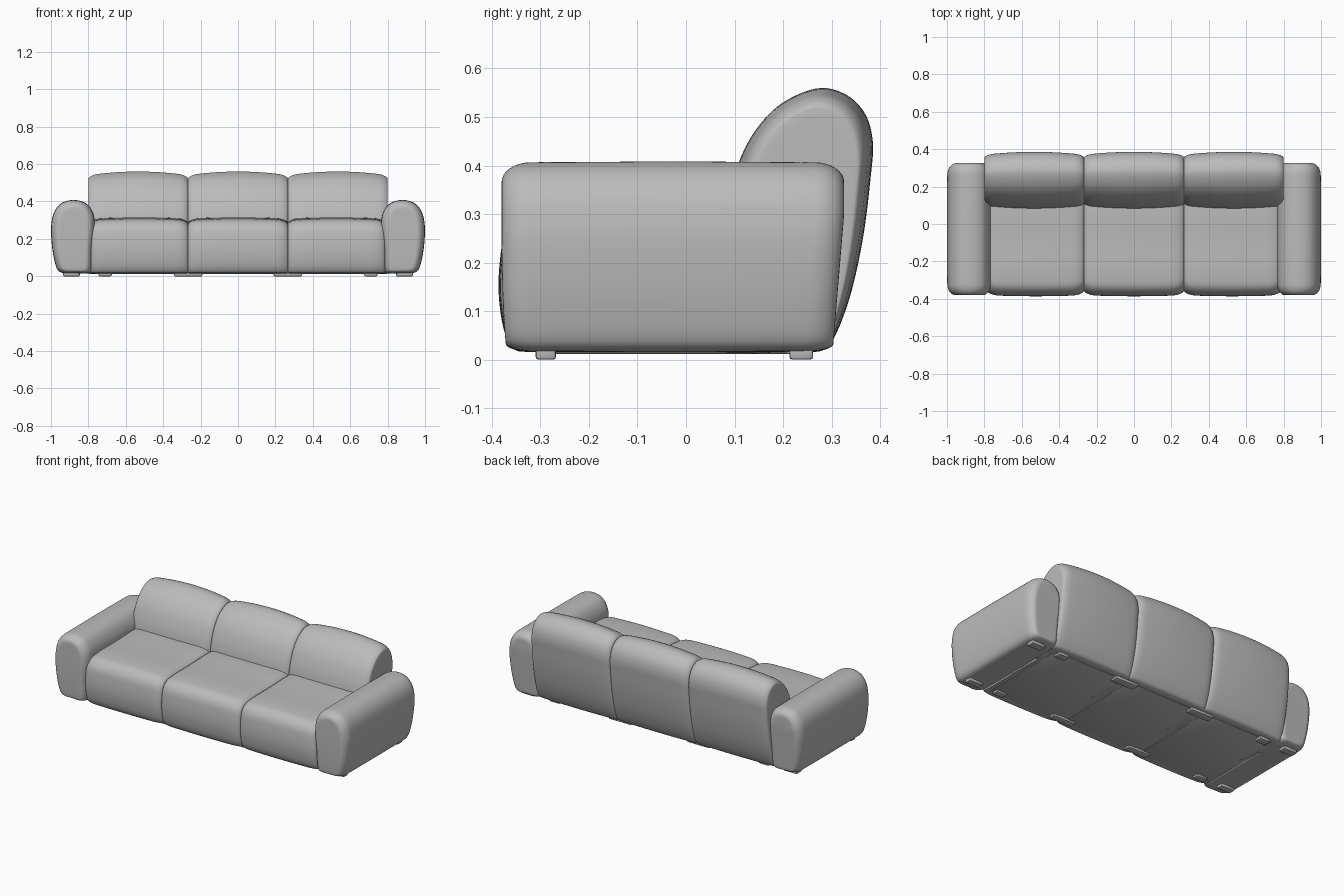
import bpy, bmesh, math
from mathutils import Vector

if "Cube" in bpy.data.objects:
    bpy.data.objects.remove(bpy.data.objects["Cube"])

fabric = bpy.data.materials.new("grey fabric")
fabric.diffuse_color = (0.5, 0.5, 0.5, 1)
fabric.use_nodes = True
fabric.node_tree.nodes["Principled BSDF"].inputs["Base Color"].default_value = fabric.diffuse_color


def finish(bm, name, angle=60):
    bmesh.ops.recalc_face_normals(bm, faces=bm.faces)
    me = bpy.data.meshes.new(name)
    bm.to_mesh(me)
    bm.free()
    me.materials.append(fabric)
    ob = bpy.data.objects.new(name, me)
    bpy.context.collection.objects.link(ob)
    bpy.ops.object.select_all(action='DESELECT')
    bpy.context.view_layer.objects.active = ob
    ob.select_set(True)
    bpy.ops.object.shade_smooth_by_angle(angle=math.radians(angle))
    return ob


def smooth_loop(pts, steps=6):
    """Closed centripetal spline through the profile points."""
    P = [Vector(p) for p in pts]
    n, out = len(P), []
    for i in range(n):
        a, b, c, d = P[i - 1], P[i], P[(i + 1) % n], P[(i + 2) % n]
        t1 = max((b - a).length ** .5, 1e-4)
        t2 = t1 + max((c - b).length ** .5, 1e-4)
        t3 = t2 + max((d - c).length ** .5, 1e-4)
        for k in range(steps):
            t = t1 + (t2 - t1) * k / steps
            a1 = a.lerp(b, t / t1)
            a2 = b.lerp(c, (t - t1) / (t2 - t1))
            a3 = c.lerp(d, (t - t2) / (t3 - t2))
            b1 = a1.lerp(a2, t / t2)
            b2 = a2.lerp(a3, (t - t1) / (t3 - t1))
            out.append(b1.lerp(b2, (t - t1) / (t2 - t1)))
    return out


def cushion(name, profile, anchor, lo, hi, place, length, inset, half, arch=0.0):
    """Loft a profile from lo to hi with soft rounded ends and a slight arch."""
    loop, A = smooth_loop(profile), Vector(anchor)
    mid, h = (lo + hi) / 2, (hi - lo) / 2
    side = []                                   # (offset from middle, inset, cap scale)
    for k in range(7):
        side.append(((h - length) * k / 6, 0, 1))
    for k in range(1, 9):
        a = math.pi / 2 * k / 8
        side.append((h - length + length * math.sin(a), inset * (1 - math.cos(a)), 1))
    side += [(h, inset, s) for s in (.92, .7, .4, .1)]
    sections = [(-o, d, s) for o, d, s in reversed(side[1:])] + side
    bm, rings = bmesh.new(), []
    for o, d, s in sections:
        d += arch * (o / h) ** 2
        ring = []
        for p in loop:
            q = p - A
            u = A.x + q.x * (1 - d / half[0]) * s
            w = A.y + q.y * (1 - d / half[1]) * s
            if s < 1:                           # keep cap rings centred in the profile
                w += (1 - s) * half[1] * .45
            ring.append(bm.verts.new(place(mid + o, u, w)))
        rings.append(ring)
    n = len(loop)
    for r, q in zip(rings, rings[1:]):
        for i in range(n):
            bm.faces.new((r[i], r[(i + 1) % n], q[(i + 1) % n], q[i]))
    bm.faces.new(rings[0])
    bm.faces.new(rings[-1])
    return finish(bm, name)


def block(name, x0, x1, y0, y1, z0, z1, bevel):
    bm = bmesh.new()
    bmesh.ops.create_cube(bm, size=1)
    for v in bm.verts:
        v.co = ((x0 + x1) / 2 + v.co.x * (x1 - x0), (y0 + y1) / 2 + v.co.y * (y1 - y0),
                (z0 + z1) / 2 + v.co.z * (z1 - z0))
    bmesh.ops.bevel(bm, geom=bm.edges[:], offset=bevel, segments=2, affect='EDGES', profile=.5)
    return finish(bm, name, 40)


# Side profiles (y, z) of seat and back, front profile (x, z) of the arm
seat_profile = [(-.352, .02), (-.37, .045), (-.385, .12), (-.384, .2), (-.372, .26),
                (-.34, .295), (-.28, .307), (-.1, .31), (.15, .31), (.22, .28),
                (.24, .16), (.22, .03), (.2, .017), (0, .016), (-.33, .016)]
back_profile = [(.1, .018), (.085, .05), (.08, .18), (.083, .31), (.108, .405), (.145, .475),
                (.2, .53), (.28, .56), (.335, .543), (.37, .505), (.385, .45), (.38, .37),
                (.363, .24), (.335, .12), (.305, .045), (.285, .02), (.2, .017)]
arm_profile = [(.79, .02), (.78, .04), (.775, .15), (.765, .28), (.775, .34), (.81, .388),
               (.875, .408), (.94, .393), (.98, .35), (.998, .28), (.998, .2),
               (.985, .1), (.965, .035), (.945, .02), (.87, .016)]


def across(a, u, w):
    return (a, u, w)


# Three seats with matching backs and underside panels
edges = [-.785, -.267, .267, .785]
for i, tag in enumerate(("left", "middle", "right")):
    lo, hi = edges[i], edges[i + 1]
    cushion("seat_" + tag, seat_profile, (-.05, .02), lo, hi, across, .07, .024, (.33, .29), .006)
    cushion("back_" + tag, back_profile, (.23, .02), lo - .015 * (i == 0), hi + .015 * (i == 2),
            across, .05, .022, (.2, .54), .02)
    block("underside_panel_" + tag, lo + .025, hi - .025, -.31, .25, .012, .03, .003)

# Arms, narrowing towards the floor at both ends
for sx, tag in ((-1, "left"), (1, "right")):
    def along(a, u, w):
        low = max(0, (.3 - w) / .3)
        a += -.025 * low if a > 0 else .012 * low ** 3
        return (sx * u, a, w)
    cushion("arm_" + tag, arm_profile, (.88, .13), -.38, .326, along, .06, .04, (.115, .28), .002)

# Low feet under arms, outer seats and seams
for sx, side in ((-1, "left"), (1, "right")):
    for y0, y1, end in ((-.31, -.268, "front"), (.213, .262, "back")):
        for x0, x1, part in ((.845, .935, "arm"), (.675, .745, "seat"), (.19, .342, "seam")):
            a, b = sorted((sx * x0, sx * x1))
            block(f"{part}_foot_{end}_{side}", a, b, y0, y1, 0, .03, .006)
